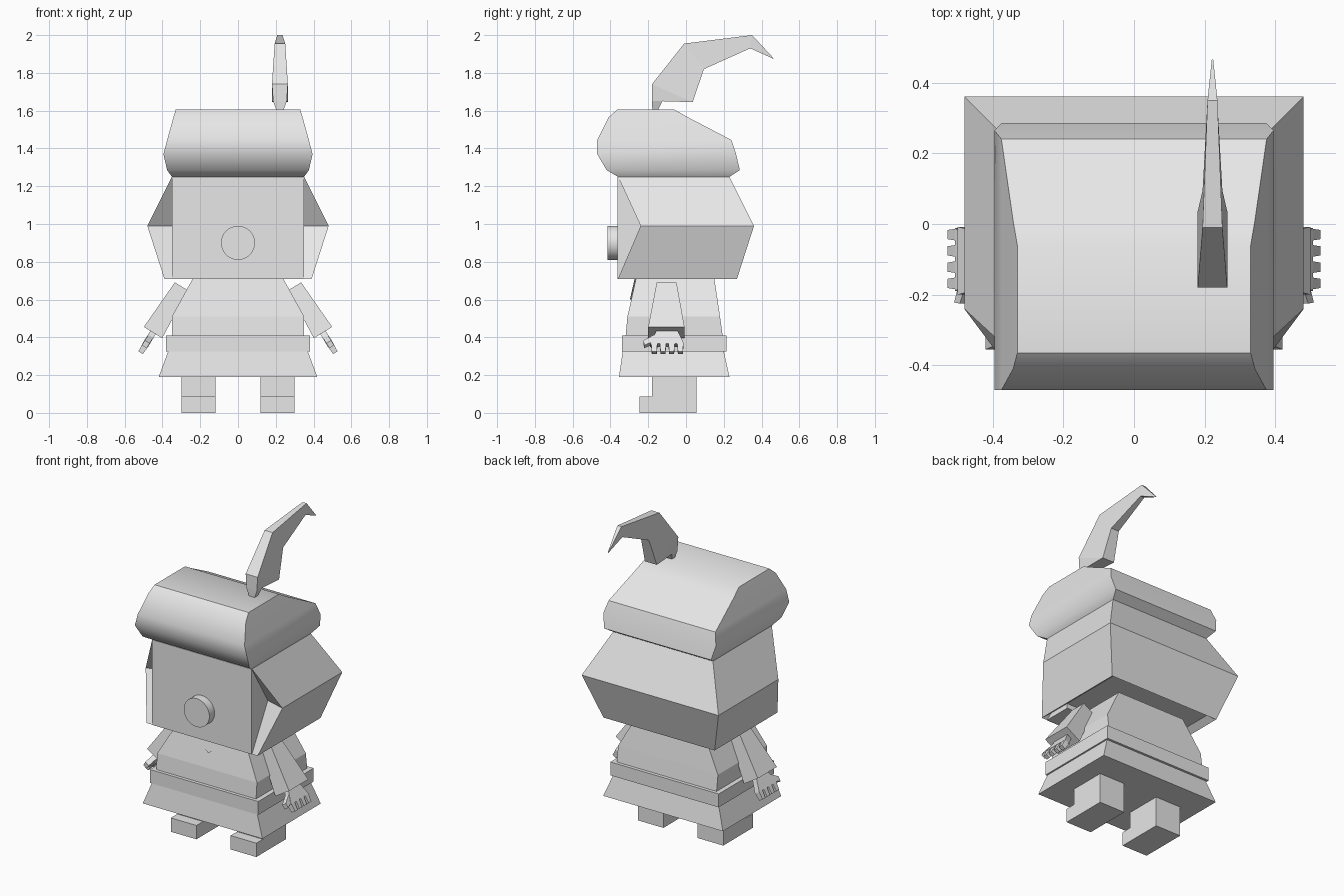
import bpy, bmesh, math
from mathutils import Matrix, Vector

cube = bpy.data.objects.get("Cube")
if cube:
    bpy.data.objects.remove(cube, do_unlink=True)

grey = bpy.data.materials.new("plain grey")
grey.use_nodes = True
grey.diffuse_color = (0.8, 0.8, 0.8, 1)
grey.node_tree.nodes["Principled BSDF"].inputs["Base Color"].default_value = (0.8, 0.8, 0.8, 1)


def finish(name, bm, smooth=None):
    """Turn a bmesh into a named grey object, optionally smooth below an angle."""
    bmesh.ops.recalc_face_normals(bm, faces=bm.faces)
    mesh = bpy.data.meshes.new(name)
    bm.to_mesh(mesh)
    bm.free()
    mesh.materials.append(grey)
    ob = bpy.data.objects.new(name, mesh)
    bpy.context.collection.objects.link(ob)
    if smooth:
        bpy.ops.object.select_all(action='DESELECT')
        ob.select_set(True)
        bpy.context.view_layer.objects.active = ob
        bpy.ops.object.shade_smooth_by_angle(angle=math.radians(smooth))
    return ob


def loft(name, rings, matrix=None, flip=1, smooth=None):
    """Skin a stack of equal rings and cap both ends."""
    bm = bmesh.new()
    loops = []
    for ring in rings:
        pts = [matrix @ Vector(p) if matrix else Vector(p) for p in ring]
        loops.append([bm.verts.new((p.x * flip, p.y, p.z)) for p in pts])
    for a, b in zip(loops, loops[1:]):
        for i in range(len(a)):
            j = (i + 1) % len(a)
            bm.faces.new((a[i], a[j], b[j], b[i]))
    bm.faces.new(loops[0])
    bm.faces.new(loops[-1])
    return finish(name, bm, smooth)


def rect(x0, x1, y0, y1, z):
    return [(x0, y0, z), (x1, y0, z), (x1, y1, z), (x0, y1, z)]


def stack(name, levels, smooth=None):
    """Loft of centred rectangles: z, half width, front y, back y."""
    return loft(name, [rect(-w, w, f, b, z) for z, w, f, b in levels], smooth=smooth)


def box(name, x0, x1, y0, y1, z0, z1, matrix=None, flip=1):
    return loft(name, [rect(x0, x1, y0, y1, z) for z in (z0, z1)], matrix, flip)


# Clothing
stack("torso", [(0.40, 0.35, -0.32, 0.195), (0.51, 0.35, -0.31, 0.18), (0.71, 0.24, -0.265, 0.15)])
stack("belt", [(0.325, 0.38, -0.34, 0.215), (0.41, 0.38, -0.34, 0.215)])
stack("skirt", [(0.19, 0.42, -0.355, 0.23), (0.325, 0.37, -0.335, 0.20)])
loft("collar", [[(-0.19, y, 0.71), (0.19, y, 0.71), (0, y - 0.025, 0.60)] for y in (-0.272, -0.264)])

# Head, with hair flaring outward and folding in beside the face
def hair_ring(z, side, front, inner, back):
    return [(-side, back, z), (side, back, z), (side, front, z),
            (0.345, inner, z), (-0.345, inner, z), (-side, front, z)]

loft("hair", [
    [(x * 0.9, y * 0.9, 0.74) for x, y, z in hair_ring(0.71, 0.39, -0.36, -0.36, 0.27)],
    hair_ring(0.71, 0.39, -0.36, -0.36, 0.27),
    hair_ring(0.99, 0.48, -0.24, -0.20, 0.36),
    hair_ring(1.25, 0.35, -0.36, -0.36, 0.23)])
box("face", -0.35, 0.35, -0.363, -0.18, 0.71, 1.25)

bm = bmesh.new()
bmesh.ops.create_cone(bm, cap_ends=True, segments=32, radius1=0.09, radius2=0.09, depth=0.07,
                      matrix=Matrix.Translation((0, -0.38, 0.9)) @ Matrix.Rotation(math.pi / 2, 4, 'X'))
finish("nose", bm, smooth=40)

# Cap
stack("cap", [(1.25, 0.35, -0.36, 0.23), (1.285, 0.375, -0.42, 0.285), (1.37, 0.395, -0.47, 0.265),
              (1.445, 0.375, -0.47, 0.24), (1.565, 0.342, -0.41, 0.01), (1.605, 0.33, -0.365, -0.06)],
      smooth=32)

# Feather: upper edge, lower edge and half width of each section
def blade(name, sections):
    loft(name, [[(0.222 + s * w, *p) for s, p in ((-1, up), (1, up), (1, low), (-1, low))]
                for up, low, w in sections])

blade("feather", [((-0.18, 1.74), (0.035, 1.645), 0.042), ((-0.01, 1.955), (0.095, 1.82), 0.028),
                  ((0.35, 2.0), (0.34, 1.93), 0.014), ((0.465, 1.876), (0.464, 1.874), 0.002)])
blade("feather_quill", [((-0.178, 1.60), (-0.15, 1.60), 0.018), ((-0.18, 1.65), (-0.125, 1.65), 0.036),
                        ((-0.18, 1.74), (0.035, 1.645), 0.042)])

# Limbs on both sides; arms are built hanging down, then swung outward
swing = Matrix.Translation((0.30, 0, 0.67)) @ Matrix.Rotation(math.radians(-31.5), 4, 'Y')
for side, s in (("left", 1), ("right", -1)):
    box(side + "_leg", 0.12, 0.30, -0.18, 0.055, 0, 0.195, flip=s)
    box(side + "_shoe", 0.12, 0.30, -0.245, -0.17, 0, 0.088, flip=s)
    loft(side + "_sleeve", [rect(-0.04, 0.04, -0.155, -0.05, 0),
                            rect(-0.057, 0.057, -0.20, -0.008, -0.287)], swing, s)
    loft(side + "_palm", [rect(-0.016, 0.016, -0.15, -0.05, -0.27),
                          rect(-0.018, 0.018, -0.19, -0.012, -0.365)], swing, s)
    for i in range(4):
        y = -0.185 + i * 0.046
        loft(f"{side}_finger_{i + 1}", [rect(-0.017, 0.017, y, y + 0.034, -0.36),
                                        rect(-0.014, 0.014, y + 0.004, y + 0.03, -0.412)], swing, s)
    loft(side + "_thumb", [[(x, -0.17, -0.31), (x, -0.225, -0.345), (x, -0.222, -0.375), (x, -0.17, -0.35)]
                           for x in (-0.015, 0.015)], swing, s)
